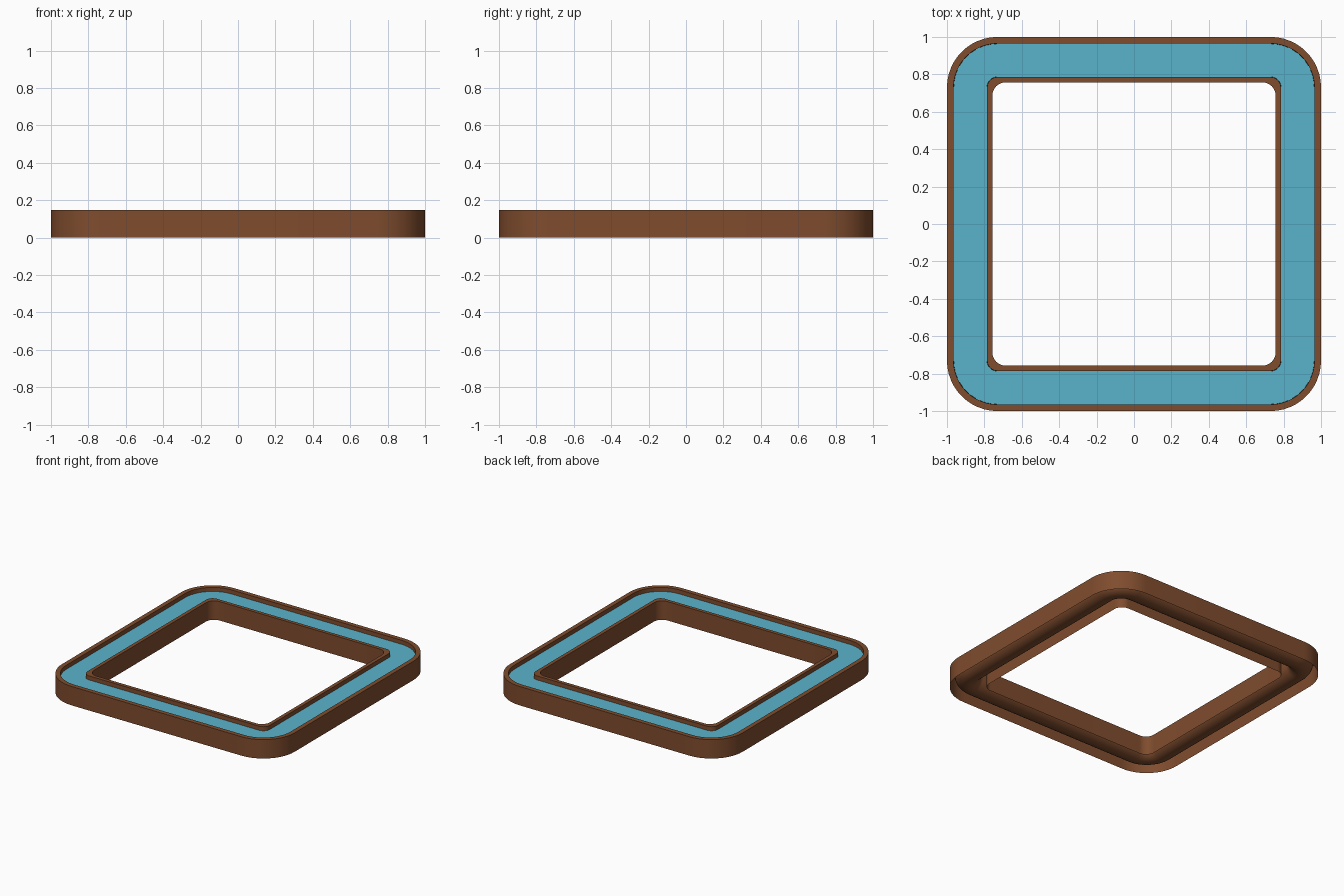
import bpy, bmesh, math

if "Cube" in bpy.data.objects:
    bpy.data.objects.remove(bpy.data.objects["Cube"])

SEG = 12  # steps per rounded corner


def material(name, rgb):
    m = bpy.data.materials.new(name)
    m.diffuse_color = (*rgb, 1)
    m.use_nodes = True
    m.node_tree.nodes["Principled BSDF"].inputs["Base Color"].default_value = m.diffuse_color
    return m


def rounded_square(half, radius, z):
    """Counter-clockwise ring of points with rounded corners."""
    pts = []
    c = half - radius
    for k, (sx, sy) in enumerate([(1, 1), (-1, 1), (-1, -1), (1, -1)]):
        for i in range(SEG + 1):
            a = (k + i / SEG) * math.pi / 2
            pts.append((sx * c + radius * math.cos(a), sy * c + radius * math.sin(a), z))
    return pts


def loft(name, profile, mat):
    """Join a series of rounded squares (half size, corner radius, z)."""
    bm = bmesh.new()
    rings = [[bm.verts.new(p) for p in rounded_square(*s)] for s in profile]
    for lo, hi in zip(rings, rings[1:]):
        n = len(lo)
        for i in range(n):
            j = (i + 1) % n
            bm.faces.new((lo[i], lo[j], hi[j], hi[i]))
    mesh = bpy.data.meshes.new(name)
    bm.to_mesh(mesh)
    bm.free()
    mesh.materials.append(mat)
    ob = bpy.data.objects.new(name, mesh)
    bpy.context.collection.objects.link(ob)
    bpy.ops.object.select_all(action='DESELECT')
    ob.select_set(True)
    bpy.context.view_layer.objects.active = ob
    bpy.ops.object.shade_smooth_by_angle(angle=math.radians(35))
    return ob


brown = material("brown_wood", (0.214, 0.073, 0.027))
blue = material("water_blue", (0.102, 0.450, 0.600))

TOP = 0.147      # rim height
MID = 0.875      # centre line of the channel
MID_R = 0.145    # corner radius of the centre line
R = 0.09         # channel half width
ZC = 0.098       # height where the round channel floor starts

# Outer wall and rim
profile = [(1.0, 0.27, 0), (1.0, 0.27, TOP), (MID + R, MID_R + R, TOP)]
# Half-round channel floor
for i in range(17):
    a = math.pi * i / 16
    u = R * math.cos(a)
    profile.append((MID + u, MID_R + u, ZC - R * math.sin(a)))
# Inner rim and inner wall, open underneath
profile += [(MID - R, MID_R - R, TOP), (0.757, 0.07, TOP), (0.757, 0.07, 0)]
loft("trough", profile, brown)

# Water surface filling the channel
W = R - 0.001
loft("water", [(MID + W, MID_R + W, 0.116), (MID - W, MID_R - W, 0.116)], blue)
